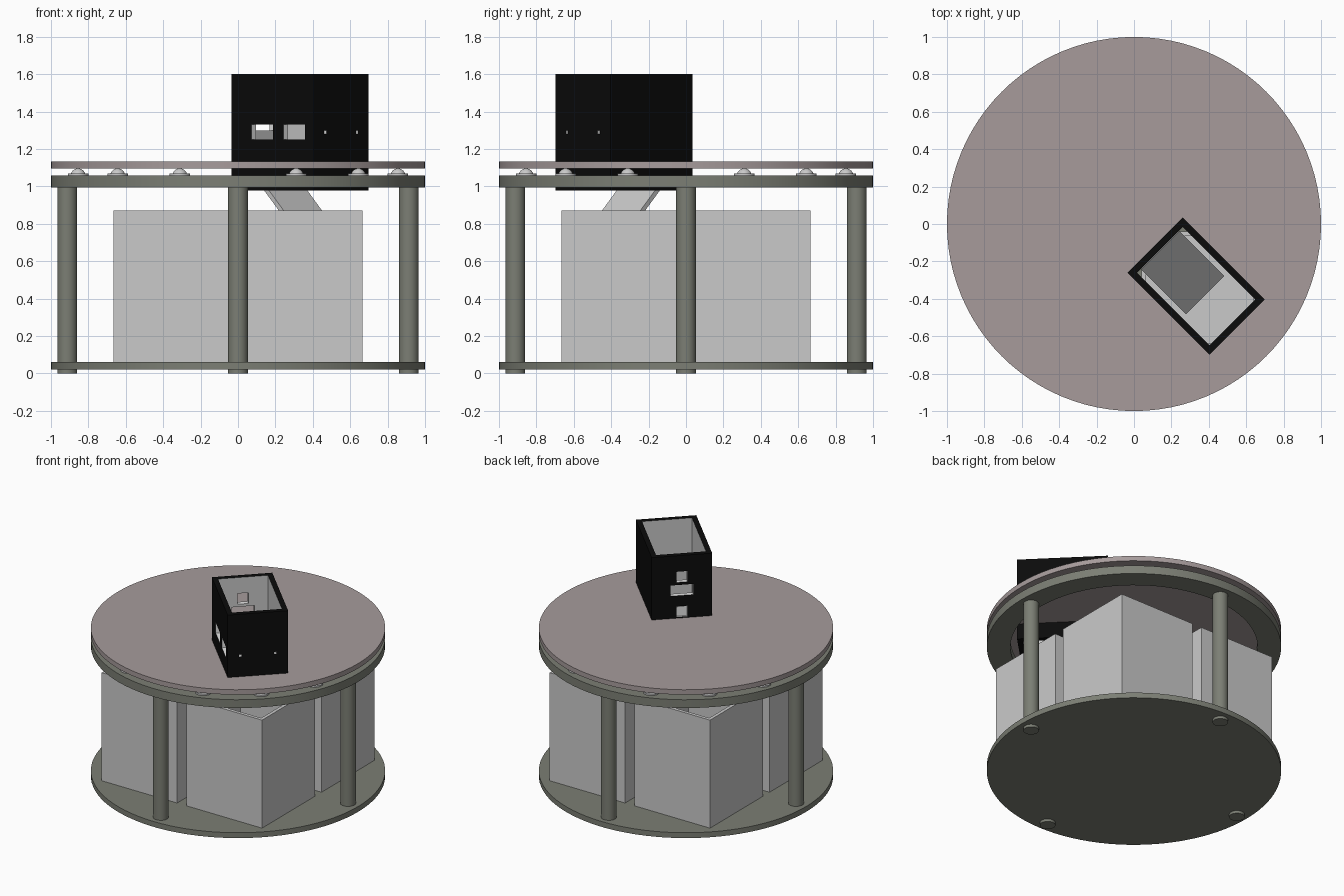
import bpy, bmesh, math
from mathutils import Matrix, Vector

if "Cube" in bpy.data.objects:
    bpy.data.objects.remove(bpy.data.objects["Cube"])


def material(name, rgb):
    m = bpy.data.materials.new(name)
    m.diffuse_color = (*rgb, 1)
    m.use_nodes = True
    m.node_tree.nodes["Principled BSDF"].inputs["Base Color"].default_value = m.diffuse_color
    return m


GREY_GREEN = material("grey_green_metal", (0.20, 0.21, 0.175))
MAUVE = material("mauve_top", (0.385, 0.33, 0.33))
LIGHT = material("light_grey", (0.59, 0.59, 0.59))
BLACK = material("black", (0.0033, 0.0033, 0.0033))
WHITE = material("white", (0.9, 0.9, 0.9))


def finish(bm, name, mats, smooth=False):
    bmesh.ops.recalc_face_normals(bm, faces=bm.faces)
    me = bpy.data.meshes.new(name)
    bm.to_mesh(me)
    bm.free()
    ob = bpy.data.objects.new(name, me)
    bpy.context.collection.objects.link(ob)
    for m in mats:
        me.materials.append(m)
    if smooth:
        bpy.ops.object.select_all(action='DESELECT')
        ob.select_set(True)
        bpy.context.view_layer.objects.active = ob
        bpy.ops.object.shade_smooth_by_angle(angle=math.radians(35))
    return ob


def add_box(bm, centre, size):
    mat = Matrix.Translation(centre) @ Matrix.Diagonal((*size, 1))
    bmesh.ops.create_cube(bm, size=1, matrix=mat)


def cylinder(name, mat, r, z0, z1, x=0, y=0, n=96):
    bm = bmesh.new()
    bmesh.ops.create_cone(bm, cap_ends=True, segments=n, radius1=r, radius2=r, depth=z1 - z0,
                          matrix=Matrix.Translation((x, y, (z0 + z1) / 2)))
    return finish(bm, name, [mat], True)


def rect(w, d):
    return [(-w / 2, -d / 2), (w / 2, -d / 2), (w / 2, d / 2), (-w / 2, d / 2)]


def circle(r, n=96):
    return [(r * math.cos(2 * math.pi * i / n), r * math.sin(2 * math.pi * i / n)) for i in range(n)]


def tube(bm, outer, inner, z0, z1):
    """Open tube between two outlines; inside faces get material 1."""
    loops = [[bm.verts.new((x, y, z)) for x, y in pts]
             for pts, z in ((outer, z0), (outer, z1), (inner, z1), (inner, z0))]
    n = len(outer)
    for k in range(4):
        a, b = loops[k], loops[(k + 1) % 4]
        for i in range(n):
            f = bm.faces.new((a[i], a[(i + 1) % n], b[(i + 1) % n], b[i]))
            f.material_index = 1 if k == 2 else 0


def cut(target, cutter):
    cutter.hide_render = True
    cutter.display_type = 'WIRE'
    cutter.hide_set(True)
    mod = target.modifiers.new("cut", 'BOOLEAN')
    mod.operation = 'DIFFERENCE'
    mod.solver = 'EXACT'
    mod.object = cutter


# frame: base plate, legs, upper ring
cylinder("base_plate", GREY_GREEN, 1.0, 0.02, 0.06)
for i in range(4):
    a = i * math.pi / 2
    cylinder("leg", GREY_GREEN, 0.053, 0, 1.0, 0.913 * math.cos(a), 0.913 * math.sin(a), 32)
bm = bmesh.new()
tube(bm, circle(1.0), circle(0.84), 0.995, 1.057)
finish(bm, "upper_ring", [GREY_GREEN, GREY_GREEN], True)

# ball rollers between the ring and the turntable
for quadrant in range(4):
    for deg in (20, 45, 70):
        a = math.radians(quadrant * 90 + deg)
        x, y = 0.91 * math.cos(a), 0.91 * math.sin(a)
        cylinder("roller_flange", LIGHT, 0.055, 1.057, 1.068, x, y, 24)
        bm = bmesh.new()
        bmesh.ops.create_uvsphere(bm, u_segments=20, v_segments=12, radius=0.04,
                                  matrix=Matrix.Translation((x, y, 1.056)))
        finish(bm, "roller_ball", [LIGHT], True)

# four open bins
S, T = 0.625, 0.025
for sx in (-1, 1):
    for sy in (-1, 1):
        bm = bmesh.new()
        tube(bm, rect(S, S), rect(S - 2 * T, S - 2 * T), 0.06, 0.87)
        add_box(bm, (0, 0, 0.0725), (S - 2 * T, S - 2 * T, 0.025))
        ob = finish(bm, "bin", [LIGHT, LIGHT])
        ob.location = (sx * 0.3525, sy * 0.3525, 0)

# hopper frame: local x points outward along the diagonal
PLACE = Matrix.Translation((0.332, -0.332, 0)) @ Matrix.Rotation(-math.pi / 4, 4, 'Z')
L, W, WALL = 0.62, 0.417, 0.036

# turntable with an opening for the hopper
turntable = cylinder("turntable", MAUVE, 1.0, 1.095, 1.132)
bm = bmesh.new()
add_box(bm, (0, 0, 1.1), (L - 0.02, W - 0.02, 0.4))
opening = finish(bm, "turntable_opening_cutter", [MAUVE])
opening.matrix_world = PLACE
cut(turntable, opening)

# hopper: black outside, light inside, white window reveals
bm = bmesh.new()
tube(bm, rect(L, W), rect(L - 2 * WALL, W - 2 * WALL), 0.978, 1.60)
hopper = finish(bm, "hopper", [BLACK, LIGHT, WHITE])
hopper.matrix_world = PLACE

bm = bmesh.new()
for x in (-0.077, 0.164):                                    # side windows
    add_box(bm, (x, -W / 2, 1.29), (0.165, 0.12, 0.08))
for y in (-0.12, 0.12):                                      # pin holes, outer end
    add_box(bm, (L / 2, y, 1.29), (0.12, 0.018, 0.018))
for z, w in ((1.44, 0.076), (1.34, 0.16), (1.18, 0.076)):    # inner end windows
    add_box(bm, (-L / 2, 0, z), (0.12, w, 0.08))
for f in bm.faces:
    f.material_index = 2
windows = finish(bm, "hopper_window_cutter", [BLACK, LIGHT, WHITE])
windows.matrix_world = PLACE
cut(hopper, windows)

# white pane in the lowest inner window
bm = bmesh.new()
add_box(bm, (-L / 2 + 0.02, 0, 1.175), (0.008, 0.076, 0.07))
finish(bm, "lower_window_pane", [WHITE]).matrix_world = PLACE

# chute sloping down and outward into the bin
bm = bmesh.new()
top, end, t = (-0.272, 1.155), (0.068, 0.825), 0.018
profile = [top, end, (end[0] - t, end[1] - t), (top[0], top[1] - 2 * t)]
face = bm.faces.new([bm.verts.new((x, -0.145, z)) for x, z in profile])
ext = bmesh.ops.extrude_face_region(bm, geom=[face])
bmesh.ops.translate(bm, vec=Vector((0, 0.29, 0)),
                    verts=[v for v in ext["geom"] if isinstance(v, bmesh.types.BMVert)])
finish(bm, "chute", [LIGHT]).matrix_world = PLACE
